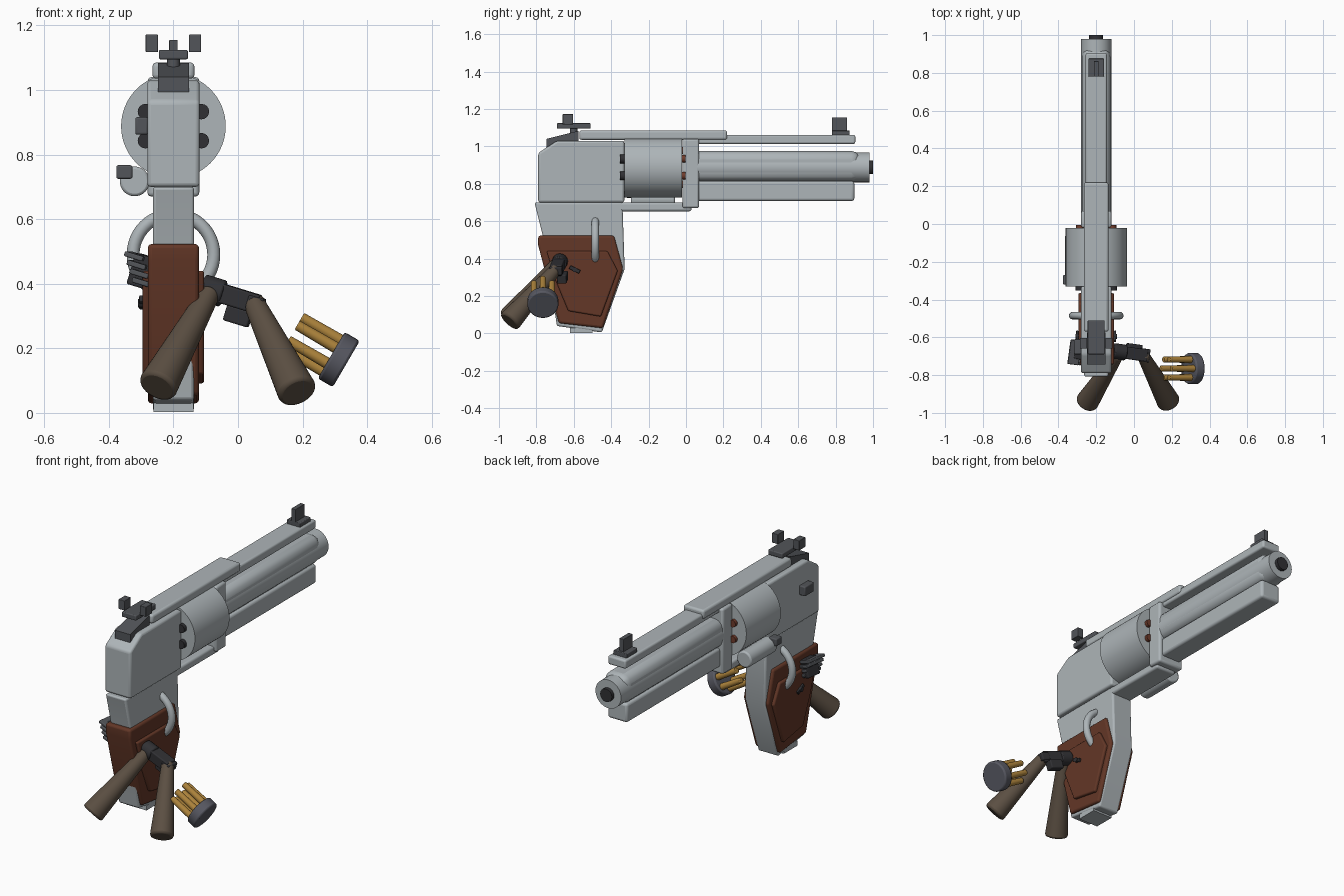
import bpy, bmesh, math
from mathutils import Vector

if "Cube" in bpy.data.objects:
    bpy.data.objects.remove(bpy.data.objects["Cube"])

CX = -0.2      # centre plane of the gun
BZ = 0.888     # bore height


def mat(name, r, g, b):
    m = bpy.data.materials.new(name)
    m.diffuse_color = (r, g, b, 1)
    m.use_nodes = True
    m.node_tree.nodes["Principled BSDF"].inputs["Base Color"].default_value = m.diffuse_color
    return m


STEEL = mat("steel", 0.42, 0.46, 0.48)
DARK = mat("dark_metal", 0.085, 0.09, 0.1)
BLACK = mat("black_metal", 0.03, 0.03, 0.034)
WOOD = mat("red_brown_wood", 0.125, 0.038, 0.02)
HANDLE = mat("grey_brown_handle", 0.105, 0.078, 0.055)
BRASS = mat("brass", 0.42, 0.23, 0.045)
COPPER = mat("copper", 0.16, 0.045, 0.025)
LOADER = mat("blue_grey", 0.095, 0.097, 0.12)


def finish(name, bm, material, bevel=0.0, segments=3):
    bmesh.ops.recalc_face_normals(bm, faces=bm.faces)
    me = bpy.data.meshes.new(name)
    bm.to_mesh(me)
    bm.free()
    me.materials.append(material)
    ob = bpy.data.objects.new(name, me)
    bpy.context.collection.objects.link(ob)
    if bevel:
        mod = ob.modifiers.new("bevel", 'BEVEL')
        mod.width, mod.segments, mod.limit_method = bevel, segments, 'ANGLE'
    bpy.context.view_layer.objects.active = ob
    ob.select_set(True)
    bpy.ops.object.shade_smooth_by_angle(angle=math.radians(40))
    ob.select_set(False)
    return ob


def box(name, x, y, z, material, bevel=0.0):
    bm = bmesh.new()
    bmesh.ops.create_cube(bm, size=1)
    for v in bm.verts:
        v.co = [(r[0] + r[1]) / 2 + c * (r[1] - r[0]) for c, r in zip(v.co, (x, y, z))]
    return finish(name, bm, material, bevel)


def slab(name, profile, half, material, bevel=0.0):
    """Side outline (y, z) extruded evenly about the gun's centre plane."""
    bm = bmesh.new()
    face = bm.faces.new([bm.verts.new((CX - half, y, z)) for y, z in profile])
    ext = bmesh.ops.extrude_face_region(bm, geom=[face])
    bmesh.ops.translate(bm, vec=(2 * half, 0, 0),
                        verts=[v for v in ext["geom"] if isinstance(v, bmesh.types.BMVert)])
    return finish(name, bm, material, bevel)


def rod(name, a, b, r1, r2, material, sides=32, bevel=0.0):
    a, b = Vector(a), Vector(b)
    bm = bmesh.new()
    bmesh.ops.create_cone(bm, cap_ends=True, segments=sides, radius1=r1, radius2=r2,
                          depth=(b - a).length)
    ob = finish(name, bm, material, bevel, 2)
    ob.location = (a + b) / 2
    ob.rotation_euler = (b - a).to_track_quat('Z', 'Y').to_euler()
    return ob


def tilted_box(name, centre, size, axis, material, bevel=0.006):
    ob = box(name, *[(-s / 2, s / 2) for s in size], material, bevel)
    ob.location = centre
    ob.rotation_euler = Vector(axis).to_track_quat('X', 'Z').to_euler()
    return ob


def span(half):
    return (CX - half, CX + half)


# Frame
slab("rear_frame", [(-.79, .70), (-.79, .965), (-.69, 1.03), (-.33, 1.03), (-.33, .70)],
     .081, STEEL, .012)
box("top_strap", span(.065), (-.57, .22), (1.035, 1.085), STEEL, .012)
box("front_frame", span(.08), (-.02, .07), (.67, 1.04), STEEL, .012)
box("lower_frame", span(.064), (-.36, .03), (.653, .70), STEEL, .012)

# Barrel group
box("barrel_shroud", span(.075), (.02, .93), (.815, .975), STEEL, .045)
rod("barrel", (CX, .05, BZ), (CX, .98, BZ), .08, .08, STEEL)
rod("bore", (CX, .9, BZ), (CX, 1.0, BZ), .037, .037, BLACK, 16)
box("under_lug", span(.062), (.06, .90), (.708, .815), STEEL, .014)
box("top_rib", span(.056), (.06, .905), (1.013, 1.062), STEEL, .01)

# Cylinder with cartridge ends
rod("cylinder", (CX, -.33, BZ), (CX, -.022, BZ), .162, .162, STEEL, 64)
for i in range(6):
    ang = math.radians(30 + 60 * i)
    x, z = CX + .1 * math.cos(ang), BZ + .09 * math.sin(ang)
    rod("cartridge_rim", (x, -.352, z), (x, -.32, z), .024, .024, BLACK, 16)
    rod("bullet_nose", (x, -.03, z), (x, -.004, z), .02, .02, COPPER, 16)
rod("cylinder_hub", (CX, -.345, BZ), (CX, -.32, BZ), .03, .03, STEEL, 16)

# Side rod and latch on the left
rod("side_rod", (-.32, -.295, .717), (-.32, -.06, .717), .046, .046, STEEL, 32, .008)
box("side_rod_tab", (-.377, -.327), (-.32, -.27), (.725, .767), DARK, .006)
box("latch_button", (-.318, -.279), (-.69, -.61), (.862, .916), DARK, .006)

# Hammer and sights
slab("hammer", [(-.745, .99), (-.745, 1.04), (-.575, 1.083), (-.575, 1.0)], .048, DARK)
box("rear_sight_base", span(.045), (-.69, -.51), (1.095, 1.124), DARK, .005)
rod("rear_sight_screw", (CX, -.6, 1.06), (CX, -.6, 1.11), .02, .02, DARK, 12)
for side in (-1, 1):
    x = CX + side * .067
    box("rear_sight_post", (x - .019, x + .019), (-.66, -.603), (1.117, 1.172), DARK, .003)
box("front_sight_base", span(.042), (.78, .875), (1.055, 1.085), DARK, .004)
box("front_sight_blade", span(.013), (.78, .862), (1.07, 1.155), DARK, .002)

# Grip frame, wooden grip and raised panels
slab("grip_frame", [(-.81, .70), (-.34, .70), (-.328, .345), (-.45, .005), (-.69, .04), (-.76, .5)],
     .064, STEEL, .01)
slab("wood_grip", [(-.79, .523), (-.385, .523), (-.336, .345), (-.445, .028), (-.68, .055), (-.79, .47)],
     .079, WOOD, .012)
slab("raised_panel", [(-.745, .44), (-.42, .44), (-.365, .335), (-.455, .09), (-.63, .12), (-.70, .29)],
     .095, WOOD, .008)
box("grip_butt", span(.062), (-.62, -.50), (.002, .03), STEEL)
rod("grip_screw", (-.31, -.595, .34), (-.09, -.595, .34), .013, .013, BLACK, 12)
for tilt in (-1, 1):
    tilted_box("screw_bar", (CX + tilt * .1, -.595, .342), (.06, .012, .02), (0, 1, -.5), BLACK, .003)

# Ring around the grip
bpy.ops.mesh.primitive_torus_add(major_segments=48, minor_segments=12, major_radius=.125,
                                 minor_radius=.02, location=(CX, -.485, .49),
                                 rotation=(math.pi / 2, 0, 0))
ring = bpy.context.object
ring.name = "grip_ring"
ring.data.materials.append(STEEL)
bpy.ops.object.shade_smooth_by_angle(angle=math.radians(40))
ring.select_set(False)

# Tool handles
rod("left_handle", (-.085, -.69, .375), (-.25, -.945, .08), .032, .062, HANDLE, 32, .012)
rod("right_handle", (.045, -.69, .35), (.185, -.945, .063), .032, .062, HANDLE, 32, .012)

# Tool mechanism crossing the grip
AXIS = Vector((.88, -.12, -.27)).normalized()
START = Vector((-.31, -.645, .45))
rod("tool_shaft", START, START + AXIS * .38, .022, .022, BLACK, 16)
tilted_box("tool_body", START + AXIS * .31, (.17, .065, .06), AXIS, BLACK)
rod("tool_collar", START + AXIS * .21, START + AXIS * .28, .042, .042, BLACK, 16, .006)
tilted_box("tool_head", START + AXIS * .385, (.05, .07, .045), AXIS, BLACK)
tilted_box("tool_lower_block", (.0, -.66, .30), (.08, .05, .05), AXIS, BLACK)
tilted_box("tool_spike", (-.16, -.715, .35), (.1, .02, .02), AXIS, BLACK, .003)
tilted_box("tool_end_block", (-.30, -.67, .44), (.055, .09, .10), AXIS, BLACK)
for i in range(4):
    tilted_box("tool_end_rib", (-.315 + .008 * i, -.68, .485 - .027 * i), (.06, .13, .016),
               AXIS, DARK, .004)

# Loader disc with six brass cartridges
DIR = Vector((.86, 0, -.5)).normalized()
SIDE, UP = Vector((0, 1, 0)), Vector((.5, 0, .86)).normalized()
disc = Vector((.312, -.765, .165))
rod("loader_disc", disc - DIR * .027, disc + DIR * .027, .083, .083, LOADER, 32, .008)
for i in range(6):
    ang = math.pi / 3 * i + math.pi / 6
    p = disc + .055 * (SIDE * math.cos(ang) + UP * math.sin(ang))
    rod("loader_cartridge", p, p - DIR * .165, .018, .016, BRASS, 16, .004)
